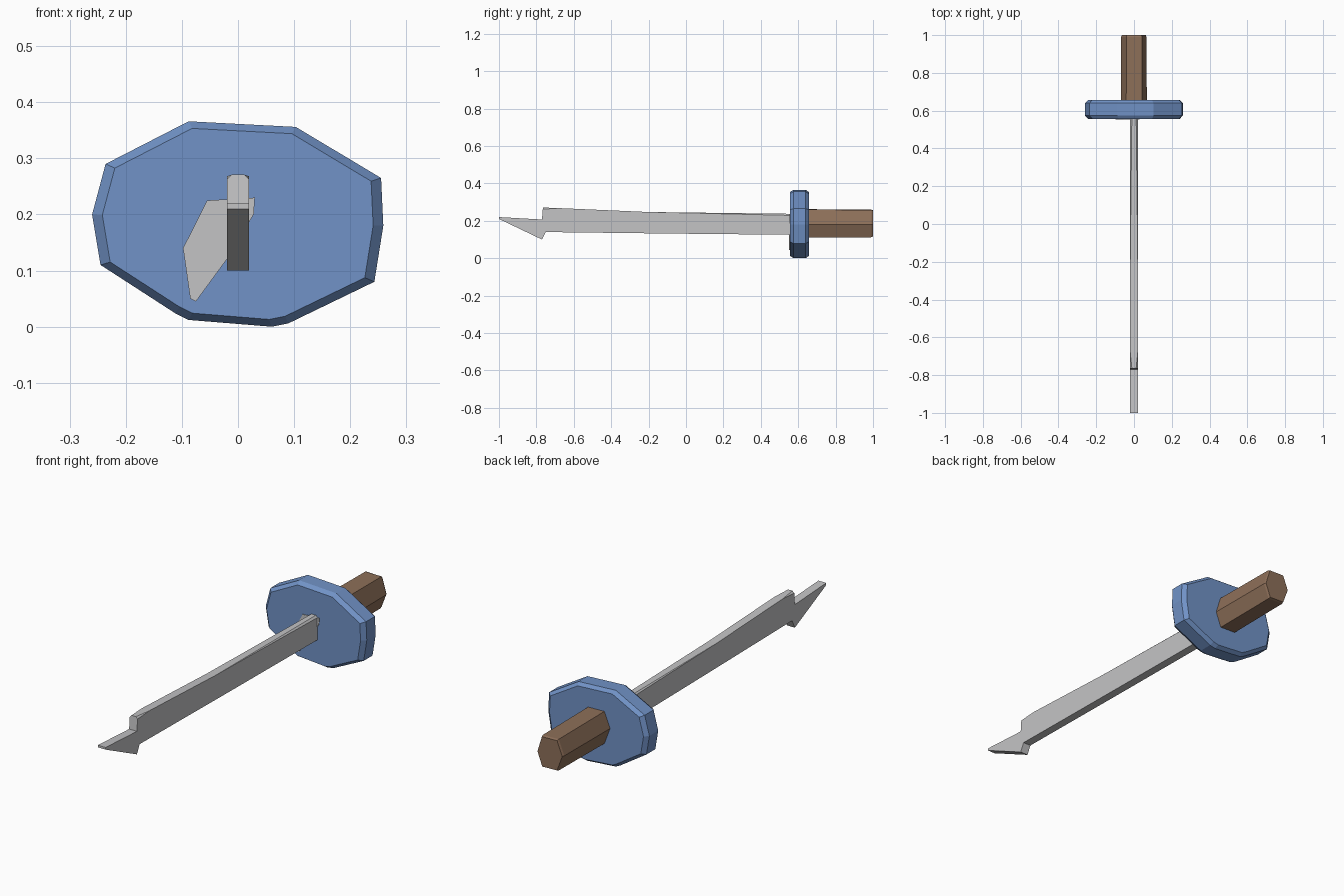
import bpy
import bmesh
from mathutils import Vector

cube = bpy.data.objects.get("Cube")
if cube:
    bpy.data.objects.remove(cube, do_unlink=True)


def material(name, rgb):
    mat = bpy.data.materials.new(name)
    mat.use_nodes = True
    mat.diffuse_color = (*rgb, 1)
    bsdf = mat.node_tree.nodes["Principled BSDF"]
    bsdf.inputs["Base Color"].default_value = (*rgb, 1)
    bsdf.inputs["Roughness"].default_value = 0.8
    return mat


steel = material("steel grey", (0.55, 0.55, 0.56))
blue = material("guard blue", (0.165, 0.29, 0.57))
brown = material("grip brown", (0.27, 0.16, 0.10))


def loft(name, rings, mat, chamfer=None, width=0.0):
    """Closed solid through matching rings of points, capped at both ends."""
    bm = bmesh.new()
    loops = [[bm.verts.new(p) for p in ring] for ring in rings]
    n = len(loops[0])
    for a, b in zip(loops, loops[1:]):
        for i in range(n):
            j = (i + 1) % n
            bm.faces.new((a[i], a[j], b[j], b[i]))
    bm.faces.new(loops[0][::-1])
    bm.faces.new(loops[-1])
    if chamfer:
        edges = [e for e in bm.edges if chamfer(e)]
        bmesh.ops.bevel(bm, geom=edges, offset=width, segments=1,
                        affect='EDGES', clamp_overlap=True)
    bmesh.ops.recalc_face_normals(bm, faces=bm.faces)
    mesh = bpy.data.meshes.new(name)
    bm.to_mesh(mesh)
    bm.free()
    mesh.materials.append(mat)
    obj = bpy.data.objects.new(name, mesh)
    bpy.context.collection.objects.link(obj)
    return obj


def ring_xz(outline, y, scale=1.0, centre=Vector((0, 0.185))):
    pts = [centre + (Vector(p) - centre) * scale for p in outline]
    return [(p.x, y, p.y) for p in pts]


# Blade: side profile (y, z) with a barbed, notched point
profile = [(-1, 0.21), (-0.77, 0.1), (-0.75, 0.14), (-0.1, 0.132),
           (0.6, 0.125), (0.6, 0.237), (-0.2, 0.247), (-0.68, 0.268),
           (-0.765, 0.271), (-0.77, 0.207), (-1, 0.22)]


def spine_edge(e):
    a, b = (v.co for v in e.verts)
    return abs(a.x - b.x) < 0.001 and min(a.z, b.z) > 0.235


loft("blade", [[(x, y, z) for y, z in profile] for x in (-0.02, 0.02)],
     steel, spine_edge, 0.009)

# Guard: irregular chamfered disc
disc = [(-0.26, 0.2), (-0.245, 0.11), (-0.112, 0.024), (-0.088, 0.012),
        (0.06, 0), (0.09, 0.006), (0.243, 0.08), (0.259, 0.18),
        (0.255, 0.265), (0.103, 0.356), (-0.088, 0.366), (-0.236, 0.29)]
loft("guard", [ring_xz(disc, 0.555, 0.93), ring_xz(disc, 0.575),
               ring_xz(disc, 0.64), ring_xz(disc, 0.657, 0.93)], blue)

# Grey patch on the front of the guard
patch = [(-0.098, 0.14), (-0.085, 0.05), (-0.075, 0.045), (-0.02, 0.12),
         (0.028, 0.2), (0.03, 0.23), (-0.055, 0.225)]
loft("guard_patch", [ring_xz(patch, y) for y in (0.552, 0.558)], steel)

# Grip: six-sided handle
grip = [(-0.068, 0.19), (-0.04, 0.115), (0.04, 0.112),
        (0.066, 0.18), (0.042, 0.258), (-0.04, 0.26)]
loft("grip", [ring_xz(grip, 0.64, 1.03), ring_xz(grip, 0.99),
              ring_xz(grip, 1.0, 0.95)], brown)
